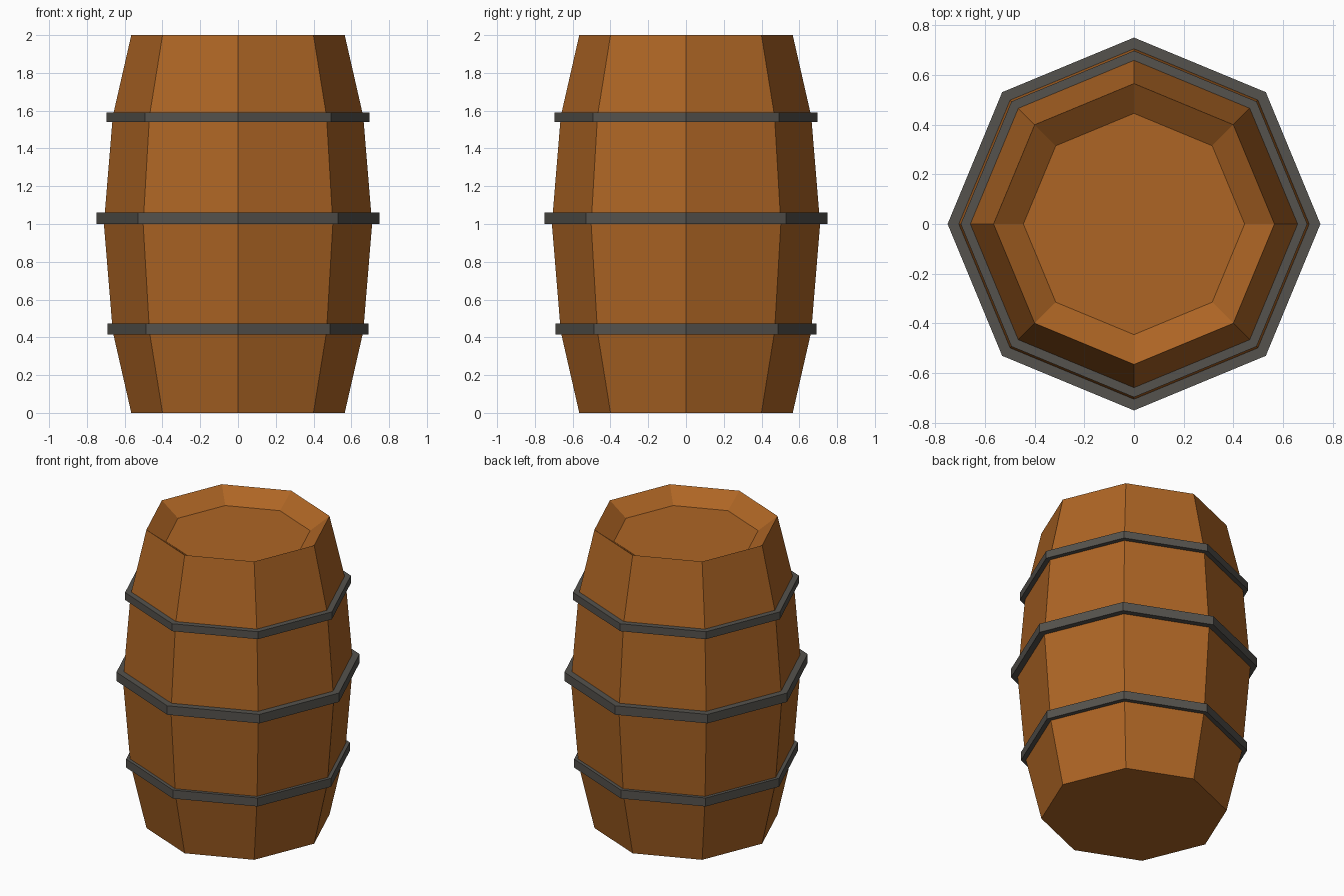
import bpy, bmesh
from math import cos, sin, pi

if "Cube" in bpy.data.objects:
    bpy.data.objects.remove(bpy.data.objects["Cube"])

SIDES = 8


def material(name, rgb):
    m = bpy.data.materials.new(name)
    m.diffuse_color = (*rgb, 1)
    m.use_nodes = True
    m.node_tree.nodes["Principled BSDF"].inputs["Base Color"].default_value = m.diffuse_color
    return m


def lathe(name, profile, mat, closed=False):
    """Spin an (r, z) profile into an 8-sided flat-shaded solid."""
    bm = bmesh.new()
    rings = [[bm.verts.new((r * cos(2 * pi * i / SIDES), r * sin(2 * pi * i / SIDES), z))
              for i in range(SIDES)] for r, z in profile]
    pairs = list(zip(rings, rings[1:]))
    if closed:
        pairs.append((rings[-1], rings[0]))
    for a, b in pairs:
        for i in range(SIDES):
            j = (i + 1) % SIDES
            bm.faces.new((a[i], a[j], b[j], b[i]))
    if not closed:
        bm.faces.new(rings[0][::-1])
        bm.faces.new(rings[-1])
    bmesh.ops.recalc_face_normals(bm, faces=bm.faces)
    mesh = bpy.data.meshes.new(name)
    bm.to_mesh(mesh)
    bm.free()
    mesh.materials.append(mat)
    ob = bpy.data.objects.new(name, mesh)
    bpy.context.collection.objects.link(ob)
    return ob


wood = material("wood", (0.42, 0.13, 0.018))
iron = material("iron", (0.09, 0.085, 0.075))

# Bulging body with a recessed lid
lathe("barrel_body", [(0.565, 0), (0.663, 0.43), (0.71, 1.0), (0.663, 1.57),
                      (0.565, 2.0), (0.445, 1.912)], wood)

# Iron hoops: inner radius, outer radius, bottom, top
for name, r0, r1, z0, z1 in (("lower_hoop", 0.655, 0.69, 0.415, 0.472),
                             ("middle_hoop", 0.70, 0.75, 1.0, 1.06),
                             ("upper_hoop", 0.658, 0.697, 1.54, 1.59)):
    lathe(name, [(r0, z0), (r1, z0), (r1, z1), (r0, z1)], iron, closed=True)
